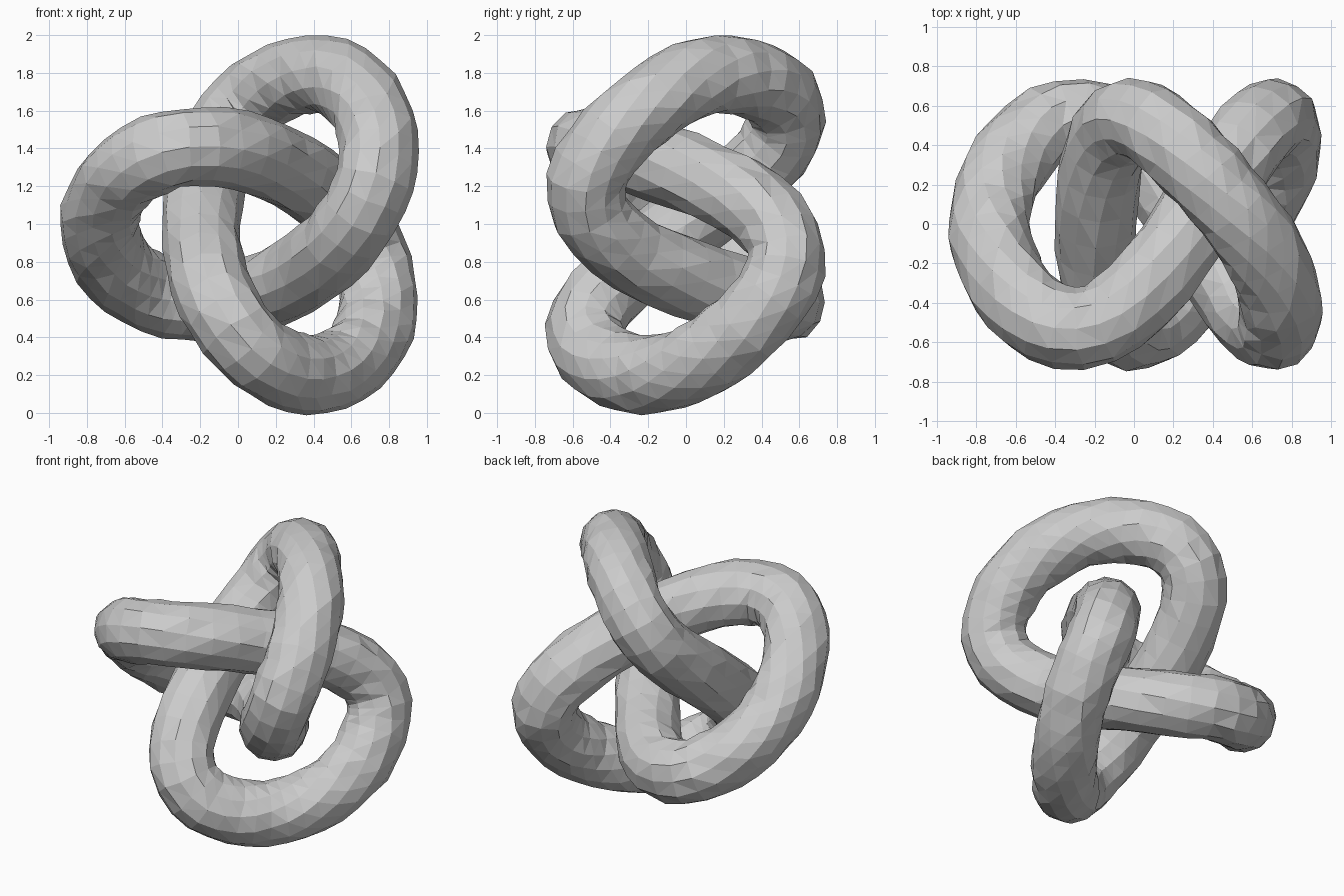
import bpy, bmesh, math, random
from mathutils import Vector

if "Cube" in bpy.data.objects:
    bpy.data.objects.remove(bpy.data.objects["Cube"])

random.seed(4)
SEGMENTS, SIDES, RADIUS = 90, 12, 0.209
CENTRE = Vector((0.132, 0, 0.997))
B, A, DEPTH, SKEW = 0.597, 0.27, 0.515, 0.14


def knot_point(t):
    # three-lobed knot lying in the xz plane, weaving in y;
    # the skew makes each lobe rounder when seen from above
    return CENTRE + Vector((-(B * math.cos(2 * t) + A * math.cos(t)),
                            -DEPTH * (math.sin(3 * t) - SKEW * math.sin(6 * t)),
                            B * math.sin(2 * t) - A * math.sin(t)))


# rings of the tube swept around the closed path
bm = bmesh.new()
rings = []
for i in range(SEGMENTS):
    t = 2 * math.pi * i / SEGMENTS
    p = knot_point(t)
    tangent = (knot_point(t + 0.01) - knot_point(t - 0.01)).normalized()
    side = tangent.cross(Vector((0, 1, 0))).normalized()
    up = side.cross(tangent)
    ring = []
    for j in range(SIDES):
        a = 2 * math.pi * j / SIDES
        r = RADIUS + random.uniform(-0.009, 0.009)  # hand-worked unevenness
        slide = tangent * random.uniform(-0.01, 0.01)
        ring.append(bm.verts.new(p + (side * math.cos(a) + up * math.sin(a)) * r + slide))
    rings.append(ring)

for i in range(SEGMENTS):
    r0, r1 = rings[i], rings[(i + 1) % SEGMENTS]
    for j in range(SIDES):
        k = (j + 1) % SIDES
        bm.faces.new((r0[j], r0[k], r1[k], r1[j]))
bmesh.ops.triangulate(bm, faces=bm.faces)
bmesh.ops.recalc_face_normals(bm, faces=bm.faces)

mesh = bpy.data.meshes.new("knotted_tube")
bm.to_mesh(mesh)
bm.free()
knot = bpy.data.objects.new("knotted_tube", mesh)
bpy.context.collection.objects.link(knot)

# plain grey
grey = bpy.data.materials.new("light_grey")
grey.diffuse_color = (0.6, 0.6, 0.6, 1)
grey.use_nodes = True
grey.node_tree.nodes["Principled BSDF"].inputs["Base Color"].default_value = grey.diffuse_color
mesh.materials.append(grey)
